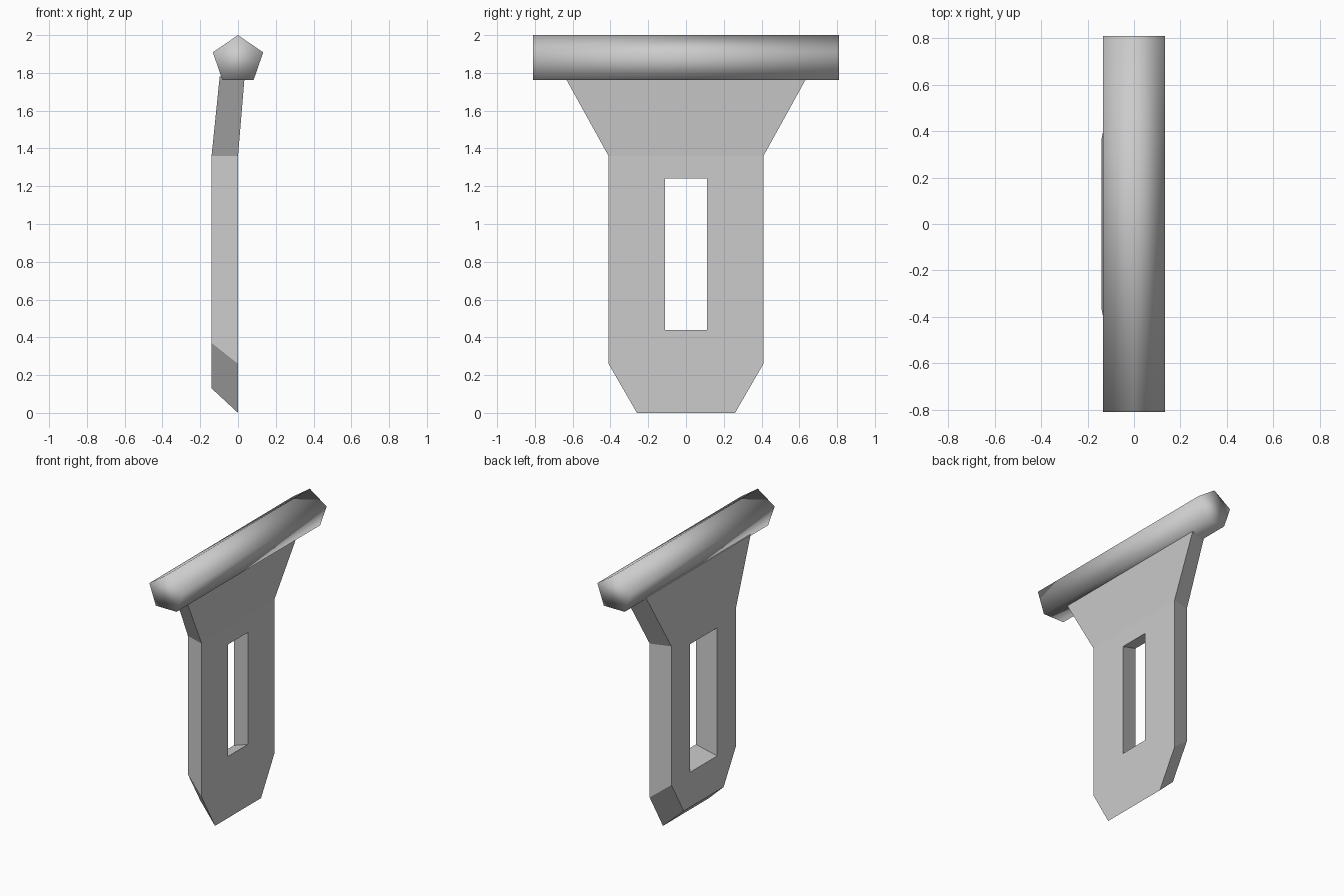
import bpy, bmesh
from math import sin, cos, tau

if "Cube" in bpy.data.objects:
    bpy.data.objects.remove(bpy.data.objects["Cube"])


def loft(name, rings, smooth=False):
    """Skin closed rings of equal length and cap both ends."""
    bm = bmesh.new()
    loops = [[bm.verts.new(p) for p in ring] for ring in rings]
    n = len(loops[0])
    for a, b in zip(loops, loops[1:]):
        for i in range(n):
            j = (i + 1) % n
            bm.faces.new((a[i], a[j], b[j], b[i]))
    bm.faces.new(loops[0])
    bm.faces.new(loops[-1])
    bmesh.ops.recalc_face_normals(bm, faces=bm.faces)
    for f in bm.faces:
        f.smooth = smooth
    mesh = bpy.data.meshes.new(name)
    bm.to_mesh(mesh)
    bm.free()
    obj = bpy.data.objects.new(name, mesh)
    bpy.context.collection.objects.link(obj)
    return obj


# Five-sided crossbar, softly shaded
crossbar = loft("crossbar", [
    [(0.14 * sin(tau * i / 5), y, 1.868 + 0.132 * cos(tau * i / 5)) for i in range(5)]
    for y in (-0.81, 0.81)], smooth=True)

# Tapered plate: (back x, half width, z), (front x, half width, z) at each level
levels = [
    ((0.0, 0.26, 0.0), (-0.14, 0.225, 0.13)),
    ((0.0, 0.41, 0.26), (-0.14, 0.365, 0.37)),
    ((0.0, 0.41, 1.36), (-0.14, 0.365, 1.36)),
    ((0.035, 0.642, 1.78), (-0.097, 0.59, 1.78)),
]
plate = loft("plate", [
    [(bx, -bw, bz), (bx, bw, bz), (fx, fw, fz), (fx, -fw, fz)]
    for (bx, bw, bz), (fx, fw, fz) in levels])


# Slot flaring towards the -x face
def slot_ring(x):
    t = -x / 0.14
    w, lo, hi = 0.112 + 0.04 * t, 0.44 - 0.06 * t, 1.24 + 0.055 * t
    return [(x, -w, lo), (x, w, lo), (x, w, hi), (x, -w, hi)]


cutter = loft("slot_cutter", [slot_ring(-0.16), slot_ring(0.02)])
cutter.hide_render = True
cutter.hide_set(True)
cut = plate.modifiers.new("slot", 'BOOLEAN')
cut.operation = 'DIFFERENCE'
cut.object = cutter
